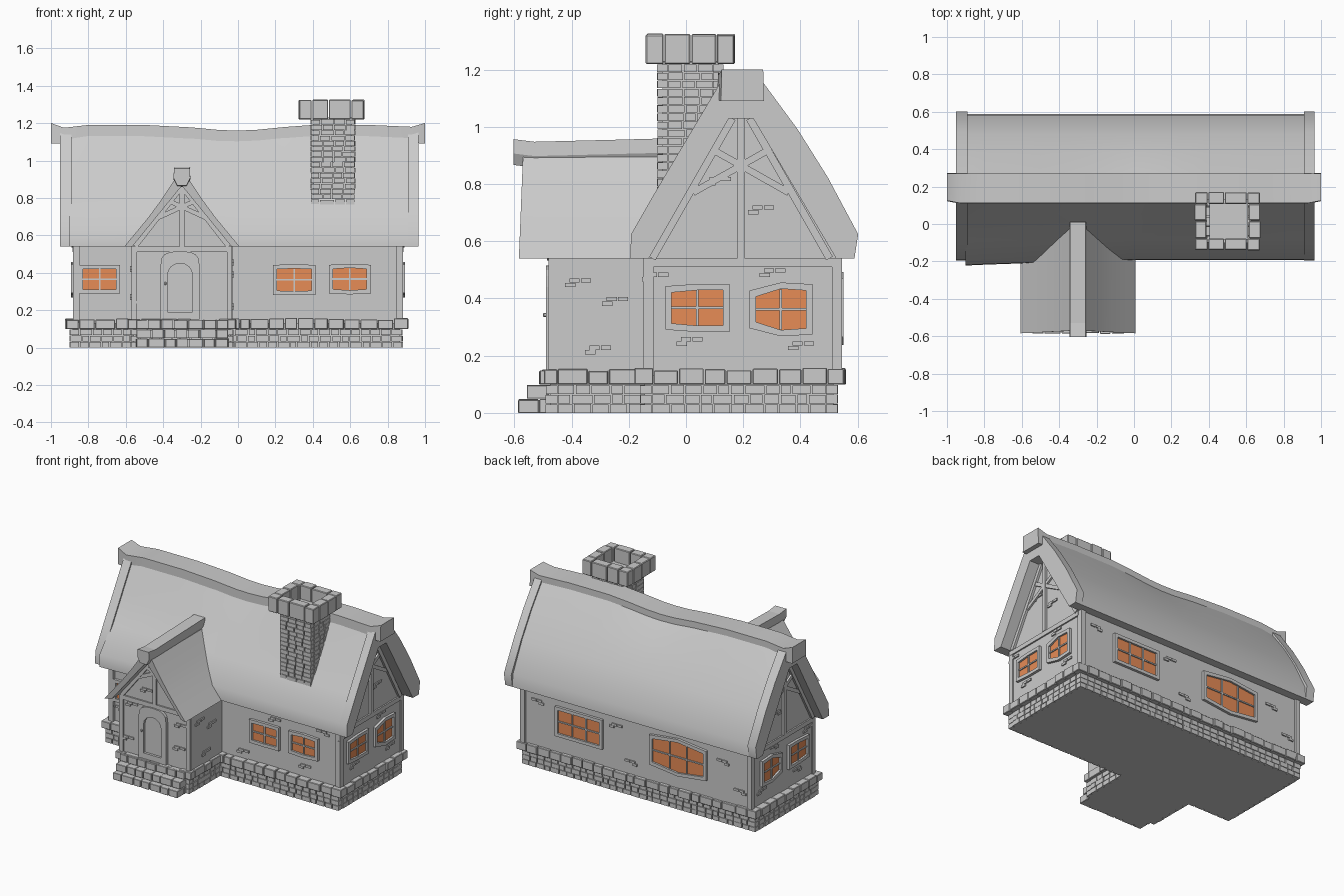
import bpy, bmesh, math, random
from mathutils import Vector

random.seed(7)
if "Cube" in bpy.data.objects:
    bpy.data.objects.remove(bpy.data.objects["Cube"], do_unlink=True)


def material(name, colour):
    m = bpy.data.materials.new(name)
    m.use_nodes = True
    m.diffuse_color = colour
    m.node_tree.nodes["Principled BSDF"].inputs["Base Color"].default_value = colour
    return m


GREY = material("stone grey", (0.6, 0.6, 0.6, 1))
AMBER = material("window amber", (0.85, 0.28, 0.1, 1))


def finish(name, bm, mat=GREY, smooth=False, bevel=0):
    bmesh.ops.recalc_face_normals(bm, faces=bm.faces)
    me = bpy.data.meshes.new(name)
    bm.to_mesh(me)
    bm.free()
    me.materials.append(mat)
    ob = bpy.data.objects.new(name, me)
    bpy.context.collection.objects.link(ob)
    if bevel:
        mod = ob.modifiers.new("worn edges", 'BEVEL')
        mod.width, mod.segments = bevel, 1
    if smooth:
        bpy.ops.object.select_all(action='DESELECT')
        ob.select_set(True)
        bpy.context.view_layer.objects.active = ob
        bpy.ops.object.shade_smooth_by_angle(angle=math.radians(40))
    return ob


def add_loft(bm, sections, closed=False):
    """Skin a row of equal cross-sections, capped or joined end to start."""
    rows = [[bm.verts.new(p) for p in s] for s in sections]
    n = len(rows[0])
    for a, b in zip(rows, rows[1:] + (rows[:1] if closed else [])):
        for i in range(n):
            bm.faces.new((a[i], a[(i + 1) % n], b[(i + 1) % n], b[i]))
    if not closed:
        bm.faces.new(rows[0])
        bm.faces.new(rows[-1])


def loft(name, sections, mat=GREY, closed=False, **kw):
    bm = bmesh.new()
    add_loft(bm, sections, closed)
    return finish(name, bm, mat, **kw)


def add_box(bm, x0, x1, y0, y1, z0, z1):
    add_loft(bm, [[(x0, y0, z), (x1, y0, z), (x1, y1, z), (x0, y1, z)] for z in (z0, z1)])


def box(name, *dims, **kw):
    bm = bmesh.new()
    add_box(bm, *dims)
    return finish(name, bm, **kw)


def course(bm, x0, x1, y0, y1, z0, z1, depth, length, jitter=0.0, gap=0.003):
    """One ring of stones around a rectangle."""
    def run(a, b):
        n = max(1, round((b - a) / length))
        cuts = [a + (b - a) * (i + (random.uniform(-.2, .2) if 0 < i < n else 0)) / n
                for i in range(n + 1)]
        return zip(cuts, cuts[1:])

    def j():
        return random.uniform(-jitter, jitter)
    for a, b in run(x0, x1):
        add_box(bm, a + gap, b - gap, y0 + j(), y0 + depth, z0, z1 - gap + j())
        add_box(bm, a + gap, b - gap, y1 - depth, y1 + j(), z0, z1 - gap + j())
    for a, b in run(y0 + depth, y1 - depth):
        add_box(bm, x0 + j(), x0 + depth, a + gap, b - gap, z0, z1 - gap + j())
        add_box(bm, x1 - depth, x1 + j(), a + gap, b - gap, z0, z1 - gap + j())


# Wall planes: (along, up, outward) to a point
FRONT = lambda u, v, d: (u, -.13 - d, v)
PORCH = lambda u, v, d: (u, -.47 - d, v)
BACK = lambda u, v, d: (u, .533 + d, v)
RIGHT = lambda u, v, d: (.875 + d, u, v)
LEFT = lambda u, v, d: (-.875 - d, u, v)
PORCH_R = lambda u, v, d: (-.03 + d, u, v)
PORCH_L = lambda u, v, d: (-.57 - d, u, v)


def on_wall(wall, poly, d):
    return [wall(u, v, d) for u, v in poly]


def slab(name, wall, poly, d, mat=GREY):
    return loft(name, [on_wall(wall, poly, -.005), on_wall(wall, poly, d)], mat)


def ring(name, wall, outer, inner, d):
    return loft(name, [on_wall(wall, outer, -.005), on_wall(wall, outer, d),
                       on_wall(wall, inner, d), on_wall(wall, inner, -.005)], closed=True)


def bar(name, wall, p, q, width, d=.012):
    p, q = Vector(p), Vector(q)
    t = (q - p).normalized() * width / 2
    n = Vector((-t.y, t.x))
    return slab(name, wall, [p + n, q + n, q - n, p - n], d)


# House and porch bodies
loft("house_body", [[(x, -.13, .1), (x, .533, .1), (x, .533, .54), (x, .24, 1.04),
                     (x, .15, 1.04), (x, -.13, .54)] for x in (-.875, .875)])
loft("porch_body", [[(-.57, y, .1), (-.03, y, .1), (-.03, y, .54), (-.3, y, .87), (-.57, y, .54)]
                    for y in (-.47, -.1)])

# Foundation: cores, brick courses, cap stones and steps
box("house_core", -.885, .865, -.145, .515, 0, .13)
box("porch_core", -.56, -.04, -.475, -.1, 0, .13)
bm = bmesh.new()
for k in range(3):
    z = k * .033
    course(bm, -.9, .88, -.16, .53, z, z + .033, .04, .055, .001)
    course(bm, -.575, -.025, -.49, -.11, z, z + .033, .04, .055, .001)
finish("foundation_bricks", bm)
bm = bmesh.new()
course(bm, -.92, .91, -.175, .555, .1, .155, .06, .085, .005, .002)
course(bm, -.59, -.01, -.5, -.11, .1, .152, .05, .085, .004, .002)
finish("cap_stones", bm, bevel=.003)
bm = bmesh.new()
for y, z in ((-.585, 0), (-.555, .05), (-.512, .1)):
    add_box(bm, -.535, -.06, y + .012, -.3, z, z + .045)
    course(bm, -.545, -.05, y, -.3, z, z + .05, .07, .07, .002)
finish("steps", bm, bevel=.002)

# Main roof, sagging along its ridge, with raised verges at both ends
RIDGE = [(-1, 1.2), (-.93, 1.175), (-.8, 1.19), (-.5, 1.19), (-.25, 1.177), (-.1, 1.163),
         (0, 1.16), (.1, 1.164), (.25, 1.179), (.4, 1.19), (.7, 1.19), (.93, 1.18), (1, 1.2)]


def roof_section(x, top, eave, drop=0.0):
    """Thatch shell; eave is the front overhang, drop sinks it below the verges."""
    z = top - .03 - drop
    return [(x, -.13, .54), (x, eave, .54), (x, eave + .003, .625),
            (x, -.1 + drop, .785), (x, drop, .953), (x, .12, z), (x, .27, z),
            (x, .39 - drop, .992), (x, .495 - drop, .825), (x, .602 - drop * 1.6, .625),
            (x, .589, .54), (x, .525, .54), (x, .235, 1.03), (x, .15, 1.03)]


loft("main_roof", [roof_section(max(x, -.9), z, -.193 + min(0, x + .1) * .035, .012)
                   for x, z in RIDGE[1:-1]], smooth=True)
for side, xs in (("right", (.91, .965)), ("left", (-.952, -.89))):
    loft(side + "_verge", [roof_section(x, 1.185, -.195) for x in xs], smooth=True)


def ridge_section(x, z):
    end = abs(x) == 1
    front, bottom = (.122, z - .11) if end else (.109, z - .085)
    return [(x, front, bottom), (x, front + .003, z), (x, .27, z), (x, .272, bottom)]


loft("main_ridge", [ridge_section(x, z) for x, z in RIDGE], smooth=True)

# Porch roof with flared eaves
half = [(.04, .895), (.11, .79), (.18, .695), (.25, .61), (.308, .54)]


def porch_section(y):
    lean = .04 if y < -.5 else 0
    right = [(-.3 + u, y - lean * (.9 - v), v) for u, v in half]
    left = [(-.3 - u, y - lean * (.9 - v), v) for u, v in half[::-1]]
    return right + [(-.035, y, .54), (-.3, y, .865), (-.565, y, .54)] + left


loft("porch_roof", [porch_section(-.57), porch_section(-.25), porch_section(0)], smooth=True)
loft("porch_ridge", [[(-.325, y, z - .09), (-.345, y, z - .05), (-.342, y, z), (-.258, y, z),
                      (-.255, y, z - .05), (-.275, y, z - .09)]
                     for y, z in ((-.603, .957), (-.53, .948), (-.25, .955), (.01, .962))])

# Gable timbers
for wall, c, base, top, w, peak in ((RIGHT, .192, .54, 1.03, .31, .03),
                                    (LEFT, .192, .54, 1.03, .31, .03),
                                    (PORCH, -.3, .54, .86, .25, 0)):
    h = top - base
    bar("king_post", wall, (c, base), (c, top), .028, .014)
    bar("tie_beam", wall, (c - w - .015, base - .015), (c + w + .015, base - .015), .03, .01)
    for s in (-1, 1):
        bar("rafter", wall, (c + s * w, base), (c + s * peak, top), .026, .016)
        bar("brace", wall, (c + s * w * .54, base + h * .47), (c - s * w * .3, base + h * .77), .024)

# Corner posts
for x in (-.865, .865):
    for y in (-.132, .528):
        box("corner_post", x - .018, x + .018, y - .018, y + .018, .13, .54)
for x in (-.555, -.045):
    box("porch_post", x - .014, x + .014, -.48, -.44, .13, .54)


# Windows: frame, glass and glazing bars
def window(wall, u, v, w, h, cols=2, bulge=0.0, lean=0.0):
    def shape(m):
        a, b = w + m, h + m
        return [(u - a, v - b + lean), (u, v - b - bulge), (u + a, v - b), (u + a, v + b),
                (u, v + b + bulge), (u - a, v + b - lean)]
    ring("window_frame", wall, shape(.022), shape(0), .018)
    slab("window_glass", wall, shape(.002), .005, AMBER)
    bar("glazing_rail", wall, (u - w, v), (u + w, v), .009, .012)
    for i in range(1, cols):
        x = u - w + 2 * w * i / cols
        bar("glazing_bar", wall, (x, v - h - bulge * .6), (x, v + h + bulge * .6), .009, .012)


window(FRONT, -.74, .365, .088, .054)
window(FRONT, .3, .362, .092, .058, bulge=.002)
window(FRONT, .598, .366, .09, .054, bulge=.006)
for side in (RIGHT, LEFT):
    window(side, .04, .367, .09, .062, lean=.008)
    window(side, .332, .362, .088, .066, bulge=.006, lean=.022)
window(BACK, .435, .368, .158, .08, cols=3)
window(BACK, -.32, .365, .195, .08, cols=3, bulge=.025)


# Arched door with surround and knob
def arch(w, z0, z1, rise, power=1.0, n=8):
    pts = []
    for i in range(n + 1):
        c, s = math.cos(math.pi * i / n), math.sin(math.pi * i / n)
        pts.append((-.31 + w * math.copysign(abs(c) ** power, c), z1 + rise * abs(s) ** power))
    return [(-.31 + w, z0)] + pts + [(-.31 - w, z0)]


ring("door_surround", PORCH, arch(.104, .15, .44, .075, .7), arch(.066, .19, .39, .06), .02)
slab("door", PORCH, arch(.067, .18, .39, .06), .003)
box("door_knob", -.394, -.382, -.5, -.47, .335, .35, bevel=.003)

# Exposed bricks scattered on the walls
patches = {
    FRONT: [(.38, .48), (.73, .49), (.61, .22), (-.84, .245), (-.69, .49), (.14, .2)],
    PORCH: [(-.47, .49), (-.1, .44), (-.11, .28), (-.5, .25), (-.36, .615)],
    BACK: [(.76, .46), (.15, .45), (.05, .23), (-.65, .42), (-.78, .25)],
    RIGHT: [(-.1, .475), (.31, .49), (.02, .25), (.41, .235), (.27, .71), (.12, .81)],
    LEFT: [(-.08, .48), (.3, .49), (.05, .24), (.42, .24), (.27, .71)],
    PORCH_R: [(-.37, .455), (-.24, .39), (-.3, .22)],
    PORCH_L: [(-.36, .42), (-.25, .27)],
}
bm = bmesh.new()
for wall, spots in patches.items():
    for u, v in spots:
        for du, dv in ((-.02, .008), (.02, .008), (random.choice((-.035, .04)), -.008)):
            poly = [(u + du + a * .018, v + dv + b * .0075)
                    for a, b in ((-1, -1), (1, -1), (1, 1), (-1, 1))]
            add_loft(bm, [on_wall(wall, poly, -.005), on_wall(wall, poly, .008)])
finish("wall_bricks", bm)

# Chimney: core, brick courses and hollow cap
box("chimney_core", .405, .61, -.083, .113, .76, 1.23)
bm = bmesh.new()
for k in range(16):
    z = .765 + k * .0285
    course(bm, .388, .627, -.1, .13, z, z + .0285, .035, .058, .001, .003)
finish("chimney_bricks", bm)
bm = bmesh.new()
course(bm, .325, .675, -.14, .17, 1.22, 1.326, .062, .1, .002, .002)
finish("chimney_cap", bm, bevel=.004)
